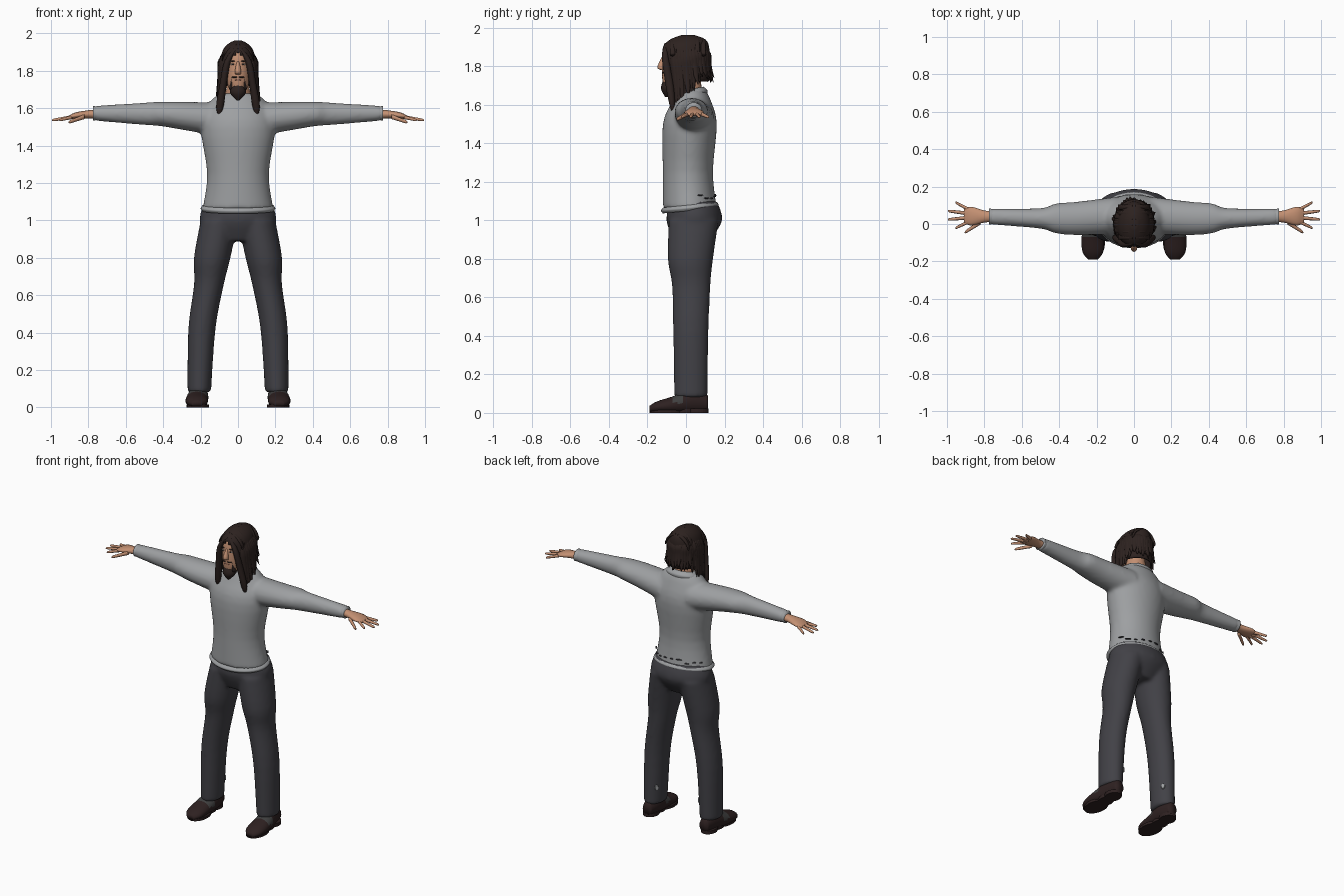
import bpy, bmesh, math, random
from mathutils import Matrix, Vector

random.seed(4)
if "Cube" in bpy.data.objects:
    bpy.data.objects.remove(bpy.data.objects["Cube"], do_unlink=True)


def material(name, *rgb):
    mat = bpy.data.materials.new(name)
    mat.use_nodes = True
    mat.diffuse_color = (*rgb, 1)
    shader = mat.node_tree.nodes["Principled BSDF"]
    shader.inputs["Base Color"].default_value = (*rgb, 1)
    shader.inputs["Roughness"].default_value = .8
    return mat


KNIT = material("sweater grey", .34, .35, .36)
CLOTH = material("trouser charcoal", .054, .053, .062)
SKIN = material("skin", .55, .28, .17)
HAIR = material("dark brown hair", .026, .016, .014)
LEATHER = material("shoe leather", .027, .015, .015)
PANEL = material("shoe panel", .05, .05, .05)
LIP = material("lips", .36, .15, .11)
EYE = material("eye white", .55, .5, .46)

BOTH = (1, -1)
# Axis of a loft -> order in which (t, u, v) become x, y, z
PLACE = {"x": lambda t, u, v: (t, u, v),
         "y": lambda t, u, v: (u, t, v),
         "z": lambda t, u, v: (u, v, t)}


def flowing(rings, steps):
    """Fill in rings along a smooth curve through the given ones."""
    points = [Vector(r) for r in rings]
    filled = []
    for i in range(len(points) - 1):
        before, a, b = points[max(i - 1, 0)], points[i], points[i + 1]
        after = points[min(i + 2, len(points) - 1)]
        for k in range(steps):
            f = k / steps
            leave, arrive = (b - before) / 2, (after - a) / 2
            filled.append(a + leave * f + (3 * (b - a) - 2 * leave - arrive) * f ** 2
                          + (2 * (a - b) + leave + arrive) * f ** 3)
    return filled + [points[-1]]


def loft(bm, rings, axis="z", sides=(1,), n=24, rot=0, steps=4):
    """Skin elliptical rings (t, u, v, radius u, radius v) along an axis."""
    cos, sin = math.cos(rot), math.sin(rot)
    for side in sides:
        loops = []
        for t, u, v, ru, rv in flowing(rings, steps):
            loop = []
            for i in range(n):
                a = math.tau * i / n
                du, dv = ru * math.cos(a), rv * math.sin(a)
                x, y, z = PLACE[axis](t, u + du * cos - dv * sin, v + du * sin + dv * cos)
                loop.append(bm.verts.new((x * side, y, z)))
            loops.append(loop)
        for a, b in zip(loops, loops[1:]):
            for i in range(n):
                j = (i + 1) % n
                bm.faces.new((a[i], a[j], b[j], b[i]))
        bm.faces.new(loops[0])
        bm.faces.new(loops[-1])


def plate(bm, loc, normal, width, height):
    """Thin scrap lying flat against a surface."""
    turn = Vector(normal).to_track_quat("Z", "Y").to_matrix().to_4x4()
    place = Matrix.Translation(loc) @ turn @ Matrix.Diagonal((width, height, 1, 1))
    bmesh.ops.create_cone(bm, cap_ends=True, segments=7, radius1=1, radius2=.8,
                          depth=.008, matrix=place)


def finish(name, bm, *mats, merged=False, smooth=True):
    bmesh.ops.recalc_face_normals(bm, faces=bm.faces[:])
    mesh = bpy.data.meshes.new(name)
    bm.to_mesh(mesh)
    bm.free()
    for mat in mats:
        mesh.materials.append(mat)
    mesh.polygons.foreach_set("use_smooth", [smooth] * len(mesh.polygons))
    ob = bpy.data.objects.new(name, mesh)
    bpy.context.collection.objects.link(ob)
    if merged:
        remesh = ob.modifiers.new("merge", "REMESH")
        remesh.mode, remesh.voxel_size, remesh.use_smooth_shade = "VOXEL", .011, True
        relax = ob.modifiers.new("relax", "SMOOTH")
        relax.factor, relax.iterations = .5, 8
    return ob


# Sweater: body and sleeves merged into one smooth skin
bm = bmesh.new()
loft(bm, [(1.06, 0, .02, .19, .14), (1.25, 0, .01, .165, .13), (1.5, 0, .02, .2, .14),
          (1.62, 0, .03, .16, .1), (1.68, 0, .03, .1, .07)], n=40)
loft(bm, [(.1, .045, 1.54, .1, .09), (.3, .03, 1.56, .09, .075), (.42, .03, 1.57, .08, .065),
          (.5, .03, 1.57, .055, .06), (.77, .04, 1.573, .043, .04)], "x", BOTH)
finish("sweater", bm, KNIT, merged=True)

# Ribbed hem and neckline, both tilted up at the back, and cuffs
for name, tilt, rings in (
        ("hem", .1, [(1.05, 0, .02, .19, .14), (1.065, 0, .02, .2, .15), (1.08, 0, .02, .19, .14)]),
        ("neckline", .2, [(1.64, 0, .03, .11, .08), (1.66, 0, .03, .11, .08), (1.68, 0, .03, .09, .06)])):
    bm = bmesh.new()
    loft(bm, rings, n=40)
    for v in bm.verts:
        v.co.z += tilt * (v.co.y - .02)
    finish("sweater_" + name, bm, KNIT)
bm = bmesh.new()
loft(bm, [(.75, .04, 1.573, .04, .036), (.776, .04, 1.573, .043, .039)], "x", BOTH)
finish("cuffs", bm, KNIT)

# Torn slits across the lower back
bm = bmesh.new()
for i in range(-4, 5):
    a = math.radians(16 * i)
    nx, ny = math.sin(a), math.cos(a)
    plate(bm, (.185 * nx, .016 + .139 * ny, random.uniform(1.11, 1.135)), (nx, ny * 1.3, 0),
          random.uniform(.01, .022), .004)
finish("back_slits", bm, CLOTH, smooth=False)

# Trousers: hips and legs merged
bm = bmesh.new()
loft(bm, [(1.1, 0, .04, .175, .12), (1, 0, .043, .205, .145), (.89, 0, .03, .13, .09)], n=40)
loft(bm, [(.08, .207, .025, .063, .087), (.42, .193, .025, .073, .092), (.66, .155, .027, .08, .1),
          (.8, .138, .023, .098, .118), (1, .1, .04, .1, .13)], "z", BOTH)
finish("trousers", bm, CLOTH, merged=True)

# Worn patches on the inner back of the shins
bm = bmesh.new()
for side in BOTH:
    plate(bm, (side * .156, .088, .2), (-.8 * side, .6, 0), .013, .02)
finish("worn_patches", bm, KNIT, smooth=False)

# Shoes: upper flattened onto the ground, with a paler instep panel
bm = bmesh.new()
loft(bm, [(.115, .21, .05, .03, .04), (.04, .21, .06, .05, .065), (-.07, .22, .04, .06, .045),
          (-.15, .22, .03, .055, .03), (-.19, .22, .02, .025, .016)], "y", BOTH)
for v in bm.verts:
    v.co.z = max(v.co.z, .008)
for f in bm.faces:
    middle = f.calc_center_median()
    f.material_index = int(-.075 < middle.y < -.015 and middle.z > .05)
finish("shoes", bm, LEATHER, PANEL)
bm = bmesh.new()
for y, top, width, length in ((-.1, .016, .06, .09), (.06, .022, .048, .058), (-.01, .02, .045, .06)):
    loft(bm, [(0, .215, y, width, length), (top, .215, y, width, length)], "z", BOTH, steps=1)
finish("soles", bm, LEATHER, smooth=False)

# Hands: palm, four fanned fingers and a thumb
bm = bmesh.new()
loft(bm, [(.75, .04, 1.568, .03, .026), (.8, .04, 1.567, .032, .022), (.87, .042, 1.56, .05, .017),
          (.91, .043, 1.55, .036, .007)], "x", BOTH, n=16)
digits = [(Vector((.82, .01, 1.555)), Vector((.905, -.045, 1.525)), .011)]
for k in range(4):
    fan = k - 1.5
    digits.append((Vector((.885, .045 + .022 * fan, 1.553)),
                   Vector((1 - .02 * fan * fan, .047 + .046 * fan, 1.536)), .009))
for base, tip, r in digits:
    loft(bm, [(*base.lerp(tip, f), r * w, r * w) for f, w in ((0, 1.2), (.5, 1), (.9, .8), (1, .3))],
         "x", BOTH, n=10)
finish("hands", bm, SKIN)

# Neck, head and nose
bm = bmesh.new()
loft(bm, [(1.6, 0, .03, .09, .062), (1.7, 0, .02, .063, .06), (1.8, 0, .01, .055, .055)])
finish("neck", bm, SKIN)
bm = bmesh.new()
loft(bm, [(1.67, 0, -.08, .02, .025), (1.73, 0, -.04, .061, .083), (1.82, 0, -.012, .076, .112),
          (1.9, 0, 0, .07, .11), (1.95, 0, 0, .025, .04)])
finish("head", bm, SKIN)
bm = bmesh.new()
loft(bm, [(1.78, 0, -.12, .012, .008), (1.795, 0, -.13, .017, .019), (1.85, 0, -.113, .007, .012)], n=12)
finish("nose", bm, SKIN)

# Eyes, brows, lips and moustache as mirrored pairs of ellipsoids
for name, mat, centre, radii in (
        ("eyes", EYE, (.027, -.115, 1.835), (.012, .005, .005)),
        ("irises", HAIR, (.027, -.119, 1.835), (.005, .003, .005)),
        ("brows", HAIR, (.028, -.114, 1.852), (.018, .007, .004)),
        ("moustache", HAIR, (.014, -.118, 1.766), (.02, .008, .005)),
        ("lips", LIP, (.004, -.118, 1.752), (.018, .007, .005))):
    bm = bmesh.new()
    for side in BOTH:
        place = Matrix.Diagonal((side, 1, 1, 1)) @ Matrix.Translation(centre) @ Matrix.Diagonal((*radii, 1))
        bmesh.ops.create_uvsphere(bm, u_segments=16, v_segments=10, radius=1, matrix=place)
    finish(name, bm, mat)

# Pointed beard with strips rising beside the mouth
bm = bmesh.new()
loft(bm, [(1.64, 0, -.1, .006, .008), (1.685, 0, -.09, .043, .04), (1.735, 0, -.072, .03, .044)], n=16)
loft(bm, [(1.7, .035, -.088, .013, .018), (1.768, .032, -.108, .004, .006)], "z", BOTH, n=8)
finish("beard", bm, HAIR)

# Hair cap, cut open over the face below the parting
bm = bmesh.new()
loft(bm, [(1.72, 0, .01, .098, .108), (1.82, 0, 0, .1, .122), (1.9, 0, 0, .085, .12),
          (1.94, 0, .01, .058, .09), (1.962, 0, .01, .02, .035)], n=48)
gone = []
for f in bm.faces:
    x, y, z = f.calc_center_median()
    under = len(f.verts) > 4 and z < 1.8
    if under or (y < -.04 and abs(x) < min(.06, 1.5 * (1.9 - z))):
        gone.append(f)
bmesh.ops.delete(bm, geom=gone, context="FACES")
cap = finish("hair_cap", bm, HAIR)
thick = cap.modifiers.new("thickness", "SOLIDIFY")
thick.thickness, thick.offset = .008, -1

# Fringe swept from the parting, then locks: long by the face, short at the nape
bm = bmesh.new()
loft(bm, [(1.92, .01, -.1, .012, .012), (1.85, .056, -.108, .017, .018), (1.72, .08, -.088, .019, .022),
          (1.61, .097, -.073, .02, .016), (1.555, .1, -.068, .003, .003)], "z", BOTH, n=10)
for side in BOTH:
    for i in range(16):
        turn = math.radians(50 + 8.6 * i)
        nape = min(1, i / 9)
        low = 1.545 + .18 * nape + random.uniform(-.012, .022)
        flick = random.uniform(.01, .03)
        rings = []
        for k in range(6):
            f = k / 5
            a = turn + .35 * f * (1 - nape)
            out = flick * f ** 3 - .02 * (k == 0)
            w = min(1, .4 + 3 * f) * (1.05 - f ** 4)
            rings.append((1.9 + (low - 1.9) * f, (.098 + out) * math.sin(a),
                          .002 - (.118 + out) * math.cos(a), .02 * w, .01 * w))
        loft(bm, rings, "z", (side,), n=8, rot=turn, steps=2)
finish("hair_locks", bm, HAIR)

# Wavy ridges over the crown
bm = bmesh.new()
for i in range(6):
    y = .032 * i - .07
    drop = 3 * (y - .01) ** 2
    arc = [.1 + .3 * k for k in range(5)]
    loft(bm, [(.088 * math.sin(a), y, 1.855 + .098 * math.cos(a) - drop, .014, .011) for a in arc],
         "x", BOTH, n=8, steps=2)
finish("crown_waves", bm, HAIR)
